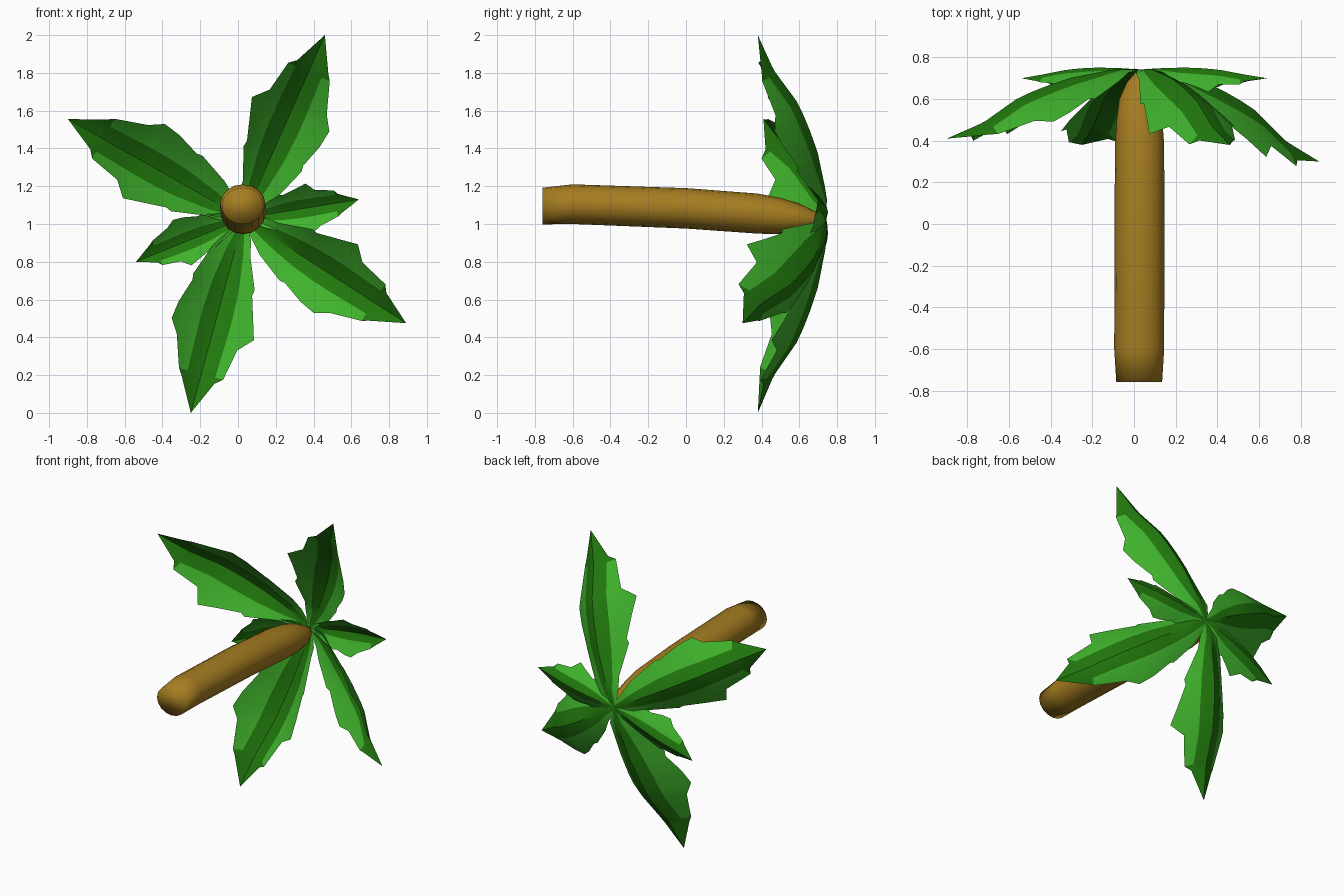
import bpy, bmesh, math
from mathutils import Vector

if "Cube" in bpy.data.objects:
    bpy.data.objects.remove(bpy.data.objects["Cube"])


def material(name, rgb):
    m = bpy.data.materials.new(name)
    m.diffuse_color = (*rgb, 1)
    m.use_nodes = True
    m.node_tree.nodes["Principled BSDF"].inputs["Base Color"].default_value = m.diffuse_color
    return m


BARK = material("bark brown", (0.38, 0.205, 0.015))
DARK = material("dark leaf green", (0.015, 0.19, 0.004))
LIGHT = material("light leaf green", (0.05, 0.45, 0.025))


def finish(name, bm, mats, smooth_angle):
    me = bpy.data.meshes.new(name)
    bm.to_mesh(me)
    bm.free()
    for m in mats:
        me.materials.append(m)
    ob = bpy.data.objects.new(name, me)
    bpy.context.collection.objects.link(ob)
    bpy.ops.object.select_all(action='DESELECT')
    ob.select_set(True)
    bpy.context.view_layer.objects.active = ob
    bpy.ops.object.shade_smooth_by_angle(angle=math.radians(smooth_angle))
    return ob


# Trunk: elliptical rings (y, centre x, centre z, half width, half height)
rings = [(-0.76, 0.025, 1.095, 0.11, 0.097), (-0.6, 0.025, 1.105, 0.12, 0.105),
         (0.0, 0.026, 1.083, 0.12, 0.107), (0.38, 0.027, 1.055, 0.118, 0.106),
         (0.5, 0.026, 1.042, 0.11, 0.096), (0.6, 0.025, 1.032, 0.096, 0.077),
         (0.68, 0.025, 1.023, 0.06, 0.046), (0.73, 0.028, 1.02, 0.02, 0.02)]
SIDES = 16
bm = bmesh.new()
loops = []
for y, cx, cz, rx, rz in rings:
    loops.append([bm.verts.new((cx + rx * math.cos(i * math.tau / SIDES), y,
                                cz + rz * math.sin(i * math.tau / SIDES))) for i in range(SIDES)])
for a, b in zip(loops, loops[1:]):
    for i in range(SIDES):
        j = (i + 1) % SIDES
        bm.faces.new((a[i], b[i], b[j], a[j]))
bm.faces.new(loops[0])
bm.faces.new(loops[-1][::-1])
bmesh.ops.recalc_face_normals(bm, faces=bm.faces)
finish("trunk", bm, [BARK], 120)

# Leaf outline: (position along, clockwise half width, other half width, rib half width, sag)
OUTLINE = [(0.0, 0.015, 0.015, 0.01, 0.0), (0.1, 0.075, 0.07, 0.03, 0.0),
           (0.17, 0.12, 0.085, 0.048, 0.04), (0.33, 0.18, 0.155, 0.072, 0.15),
           (0.36, 0.175, 0.15, 0.075, 0.17), (0.48, 0.215, 0.19, 0.082, 0.29),
           (0.57, 0.228, 0.22, 0.082, 0.39), (0.64, 0.18, 0.15, 0.08, 0.48),
           (0.8, 0.122, 0.118, 0.075, 0.78), (0.83, 0.1, 0.08, 0.065, 0.82),
           (1.0, 0.0, 0.0, 0.0, 1.0)]
HUB = Vector((0.03, 0.74, 1.03))


def leaf(name, tip, roll):
    x, y, z = tip
    flat = Vector((x - HUB.x, 0, z - HUB.z))
    scale = flat.length / 1.06
    d = flat.normalized()
    side = Vector((d.z, 0, -d.x))
    bm = bmesh.new()
    rows = []
    for t, cw, ccw, rib, sag in OUTLINE[:-1]:
        mid = HUB + flat * t
        mid.y += (y - HUB.y) * sag + 0.02 * math.sin(math.pi * t)
        row = []
        for w in (-ccw, -rib, 0, rib, cw):
            # V-shaped fold, rolled so one side hangs lower
            droop = 0.5 * min(abs(w), rib) + 0.9 * max(abs(w) - rib, 0) - roll * w
            droop *= min(1, t / 0.25)
            row.append(bm.verts.new(mid + side * w * scale - Vector((0, droop * scale, 0))))
        rows.append(row)
    end = bm.verts.new(tip)
    for a, b in zip(rows, rows[1:]):
        for i in range(4):
            f = bm.faces.new((a[i], a[i + 1], b[i + 1], b[i]))
            f.material_index = 1 if i in (0, 3) and b is not rows[-1] else 0  # pale margins
    for i in range(4):
        bm.faces.new((rows[-1][i], rows[-1][i + 1], end))  # dark tip
    bmesh.ops.recalc_face_normals(bm, faces=bm.faces)
    if sum(f.normal.y for f in bm.faces) < 0:
        bmesh.ops.reverse_faces(bm, faces=bm.faces)
    finish(name, bm, [DARK, LIGHT], 30)


# Six leaves fanned around the crown, two of them small
leaf("top_leaf", (0.46, 0.38, 2.0), 0.1)
leaf("upper_left_leaf", (-0.90, 0.41, 1.555), 0.15)
leaf("small_left_leaf", (-0.54, 0.70, 0.80), 0.1)
leaf("bottom_leaf", (-0.25, 0.38, 0.0), 0.0)
leaf("lower_right_leaf", (0.89, 0.30, 0.475), 0.5)
leaf("small_right_leaf", (0.64, 0.70, 1.13), 0.1)
